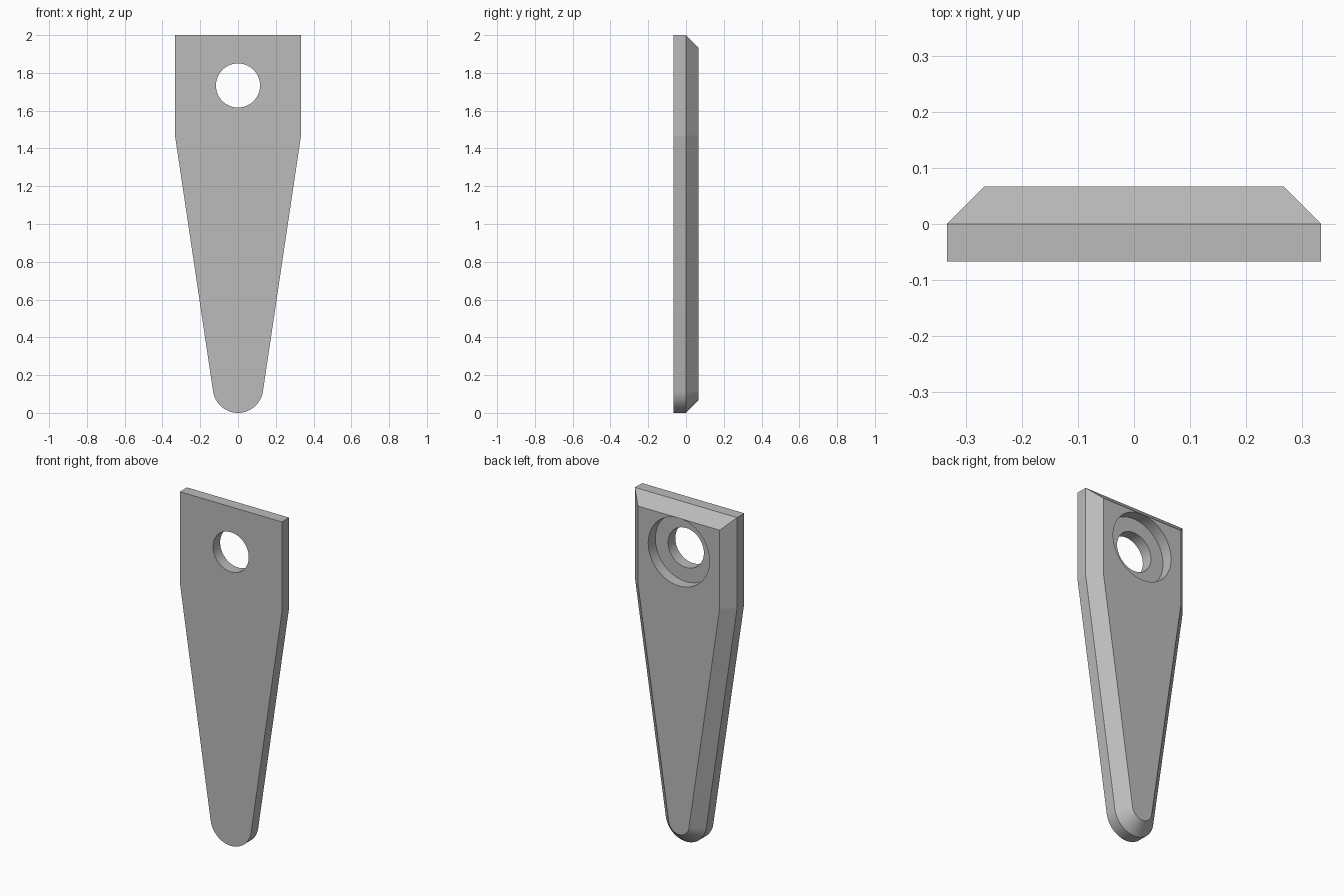
import bpy, bmesh, math

cube = bpy.data.objects.get("Cube")
if cube:
    bpy.data.objects.remove(cube, do_unlink=True)

UNIT = 1 / 30                    # blade is 60 units long, 20 wide, 4 thick
HALF_W, TOP, KNEE, TIP_R = 10 * UNIT, 2.0, 44 * UNIT, 4 * UNIT
HALF_T = BEVEL = 2 * UNIT
HOLE_Z, HOLE_R, BORE_R = 52 * UNIT, 3.5 * UNIT, 6 * UNIT
ARC_STEPS, HOLE_STEPS = 40, 96

# Slope at which the tapered side meets the round tip tangentially
rise = KNEE - TIP_R
slope = math.acos(TIP_R / math.hypot(HALF_W, rise)) - math.atan2(rise, HALF_W)


def outline(inset):
    """Blade profile in x and z, moved inward by inset."""
    x, r = HALF_W - inset, TIP_R - inset
    knee = KNEE + inset * math.tan(slope / 2)
    points = [(-x, knee), (-x, TOP - inset), (x, TOP - inset), (x, knee)]
    sweep = math.pi - 2 * slope
    for i in range(ARC_STEPS + 1):
        a = -slope - sweep * i / ARC_STEPS
        points.append((r * math.cos(a), TIP_R + r * math.sin(a)))
    return points


def circle(radius):
    turn = 2 * math.pi / HOLE_STEPS
    return [(radius * math.cos(i * turn), HOLE_Z + radius * math.sin(i * turn))
            for i in range(HOLE_STEPS)]


bm = bmesh.new()


def ring(points, y):
    verts = [bm.verts.new((x, y, z)) for x, z in points]
    edges = [bm.edges.new((v, verts[i - 1])) for i, v in enumerate(verts)]
    return verts, edges


def bridge(a, b):
    for i in range(len(a[0])):
        bm.faces.new((a[0][i - 1], a[0][i], b[0][i], b[0][i - 1]))


def fill(outer, inner):
    bmesh.ops.triangle_fill(bm, use_beauty=True, edges=outer[1] + inner[1])


# Outer wall and bevelled back edge
front = ring(outline(0), -HALF_T)
middle = ring(outline(0), 0)
back = ring(outline(BEVEL), HALF_T)
bridge(front, middle)
bridge(middle, back)

# Through hole with a counterbore from the back
hole_front = ring(circle(HOLE_R), -HALF_T)
hole_floor = ring(circle(HOLE_R), 0)
bore_floor = ring(circle(BORE_R), 0)
bore_back = ring(circle(BORE_R), HALF_T)
bridge(hole_front, hole_floor)
bridge(hole_floor, bore_floor)
bridge(bore_floor, bore_back)

# Flat front and back faces around the hole
fill(front, hole_front)
fill(back, bore_back)
bmesh.ops.recalc_face_normals(bm, faces=bm.faces)

mesh = bpy.data.meshes.new("blade")
bm.to_mesh(mesh)
bm.free()
blade = bpy.data.objects.new("blade", mesh)
bpy.context.collection.objects.link(blade)

# Plain grey metal
colour = (0.5, 0.5, 0.5, 1)
steel = bpy.data.materials.new("grey_steel")
steel.use_nodes = True
steel.diffuse_color = colour
steel.node_tree.nodes["Principled BSDF"].inputs["Base Color"].default_value = colour
mesh.materials.append(steel)

# Smooth only the round tip and holes
bpy.ops.object.select_all(action="DESELECT")
blade.select_set(True)
bpy.context.view_layer.objects.active = blade
bpy.ops.object.shade_smooth_by_angle(angle=math.radians(5))
